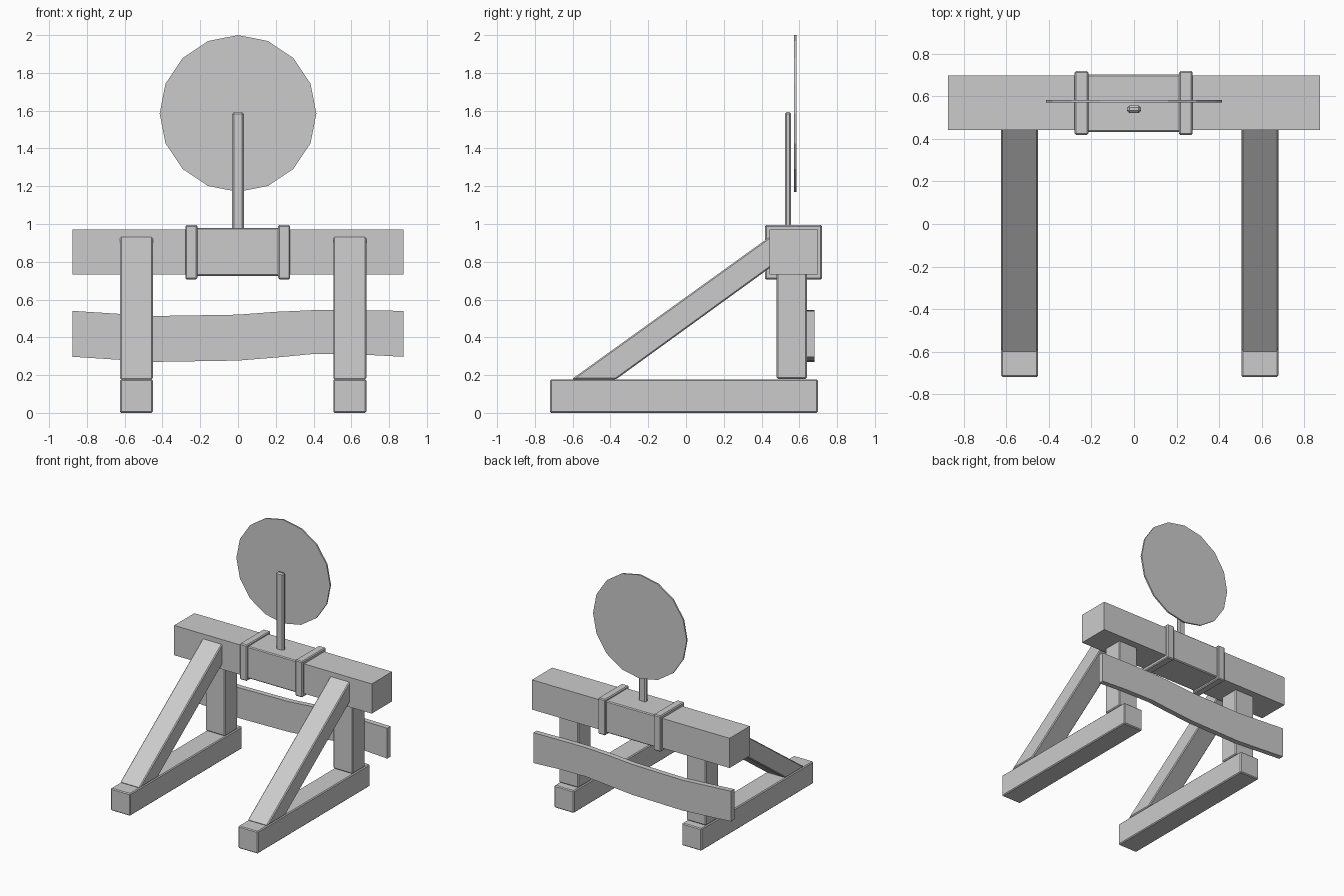
import bpy, bmesh, math
from mathutils import Matrix

if "Cube" in bpy.data.objects:
    bpy.data.objects.remove(bpy.data.objects["Cube"])


def finish(name, bm, bevel=0.0):
    bmesh.ops.recalc_face_normals(bm, faces=bm.faces)
    me = bpy.data.meshes.new(name)
    bm.to_mesh(me)
    bm.free()
    ob = bpy.data.objects.new(name, me)
    bpy.context.collection.objects.link(ob)
    if bevel:
        mod = ob.modifiers.new("edge_bevel", 'BEVEL')
        mod.width = bevel
        mod.segments = 1
    return ob


def box(name, x, y, z, bevel=0.0):
    bm = bmesh.new()
    bmesh.ops.create_cube(bm, size=1)
    for v in bm.verts:
        v.co = [lo + (c + 0.5) * (hi - lo) for c, (lo, hi) in zip(v.co, (x, y, z))]
    return finish(name, bm, bevel)


def prism(name, near, far, bevel=0.0):
    """Closed solid between two matching outlines."""
    bm = bmesh.new()
    a = [bm.verts.new(p) for p in near]
    b = [bm.verts.new(p) for p in far]
    bm.faces.new(a)
    bm.faces.new(b)
    for i in range(len(a)):
        j = (i + 1) % len(a)
        bm.faces.new((a[i], a[j], b[j], b[i]))
    return finish(name, bm, bevel)


# Top beam with its central sleeve and two straps
box("top_beam", (-0.875, 0.875), (0.442, 0.698), (0.732, 0.97))
box("beam_sleeve", (-0.23, 0.23), (0.434, 0.704), (0.725, 0.98), 0.007)
for side, x in (("left", -0.247), ("right", 0.244)):
    box(side + "_strap", (x - 0.032, x + 0.032), (0.418, 0.72), (0.707, 0.995), 0.007)

# Two supports: foot, upright post and diagonal brace
brace = [(-0.605, 0.178), (-0.37, 0.178), (0.45, 0.772), (0.45, 0.937)]
for side, x in (("left", -0.538), ("right", 0.592)):
    x0, x1 = x - 0.087, x + 0.087
    box(side + "_foot", (x0, x1), (-0.72, 0.698), (0, 0.178), 0.007)
    box(side + "_post", (x0, x1), (0.48, 0.64), (0.18, 0.74), 0.007)
    prism(side + "_brace", [(x0, y, z) for y, z in brace],
          [(x1, y, z) for y, z in brace], 0.007)

# Warped rear plank, drawn as (x, bottom, top) stations
stations = [(-0.875, 0.297, 0.54), (-0.625, 0.281, 0.524), (-0.44, 0.27, 0.513),
            (0, 0.277, 0.52), (0.2, 0.293, 0.535), (0.4, 0.312, 0.544),
            (0.65, 0.309, 0.543), (0.875, 0.297, 0.54)]
outline = [(x, b) for x, b, t in stations] + [(x, t) for x, b, t in reversed(stations)]
prism("rear_plank", [(x, 0.638, z) for x, z in outline],
      [(x, 0.68, z) for x, z in outline])

# Target stand and the sixteen-sided target disc
box("target_stand", (-0.032, 0.032), (0.523, 0.557), (0.96, 1.592), 0.01)
bm = bmesh.new()
bmesh.ops.create_cone(bm, cap_ends=True, segments=16, radius1=0.415, radius2=0.415,
                      depth=0.012,
                      matrix=Matrix.Translation((0, 0.578, 1.585)) @ Matrix.Rotation(math.pi / 2, 4, 'X'))
finish("target_disc", bm)
